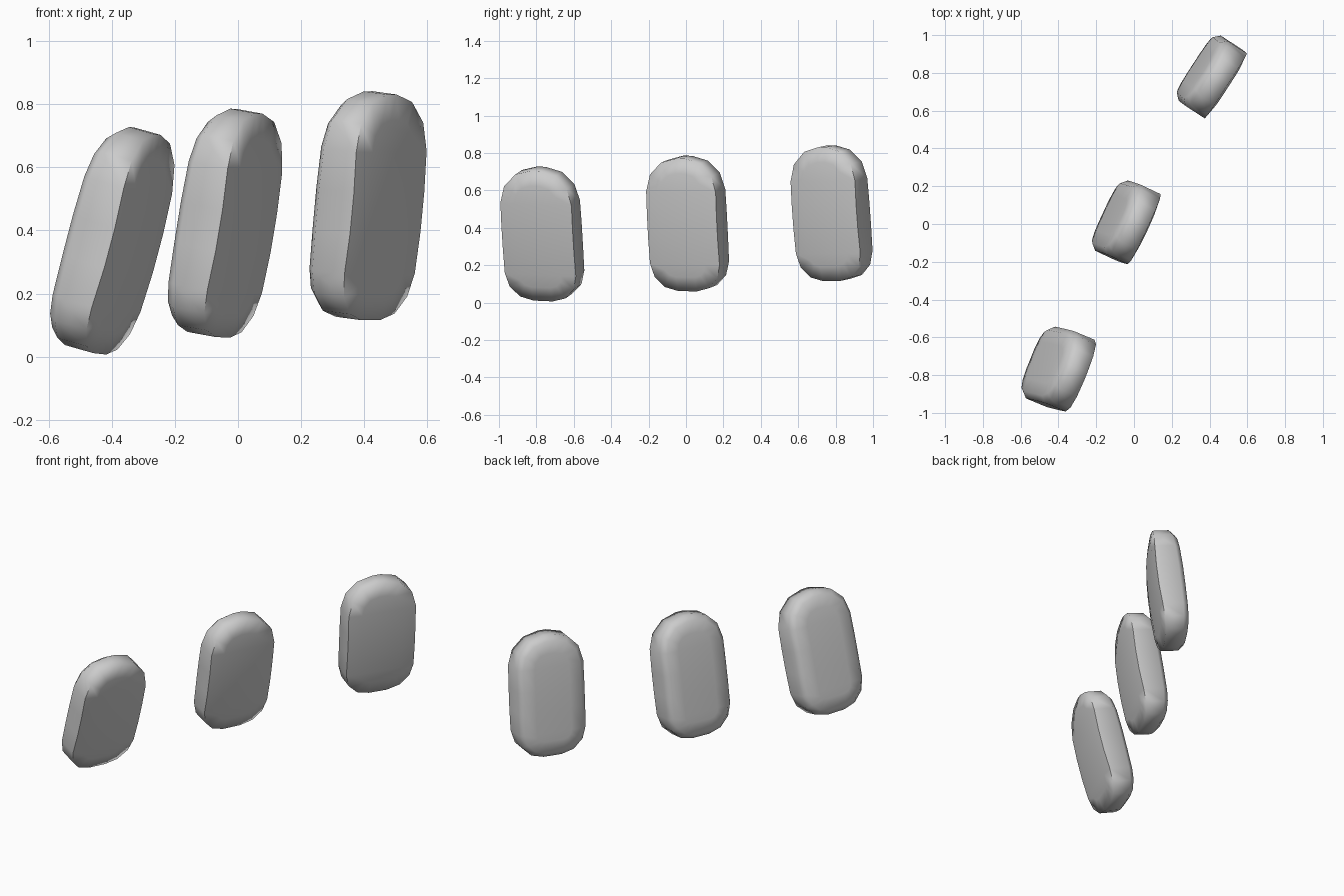
import bpy, bmesh, math
from mathutils import Vector, Matrix

if "Cube" in bpy.data.objects:
    bpy.data.objects.remove(bpy.data.objects["Cube"])

grey = bpy.data.materials.new("light_grey")
grey.diffuse_color = (0.6, 0.6, 0.6, 1)
grey.use_nodes = True
grey.node_tree.nodes["Principled BSDF"].inputs["Base Color"].default_value = grey.diffuse_color

HALF_W, HALF_L = 0.205, 0.36      # half width and half length of a pad
R_TOP, R_BOTTOM = 0.18, 0.15      # corner radii
# (inset from the outline, position through the thickness, bow at bottom, bow at top)
RINGS = [(0.10, -0.094, 0.006, 0.02), (0.03, -0.09, 0.006, 0.02), (0.0, -0.06, 0.008, 0.02),
         (0.0, 0.073, 0.025, 0.022), (0.08, 0.083, 0.025, 0.022)]


def half_outline(inset):
    """Right half of the rounded outline, from bottom to top."""
    w, l = HALF_W - inset, HALF_L - inset
    rb, rt = R_BOTTOM - inset, R_TOP - inset
    pts = []
    for i in range(4):
        a = math.radians(-90 + 30 * i)
        pts.append((w - rb + rb * math.cos(a), -l + rb + rb * math.sin(a)))
    low, high = -l + rb, l - rt
    pts += [(w, low + (high - low) * k / 3) for k in (1, 2)]
    for i in range(4):
        a = math.radians(30 * i)
        pts.append((w - rt + rt * math.cos(a), high + rt * math.sin(a)))
    return pts


def make_pad(name, centre, turn, lean):
    bm = bmesh.new()
    loops = []
    for inset, depth, bow_low, bow_high in RINGS:
        half = half_outline(inset)
        full = half + [(-x, z) for x, z in reversed(half)]
        # front bulges towards the middle; back is hollowed towards the top
        sign_low = 1 if depth > 0 else -1
        loop = []
        for x, z in full:
            t = (z / HALF_L) ** 2
            bow = -sign_low * bow_low * t if z < 0 else -sign_low * bow_high * t
            loop.append(bm.verts.new((depth + bow, x, z)))
        loops.append(loop)
    n = len(loops[0])
    # rounded rim
    for a, b in zip(loops, loops[1:]):
        for i in range(n):
            j = (i + 1) % n
            bm.faces.new((a[i], a[j], b[j], b[i]))
    # broad faces, in rows across the width
    for loop in (loops[0], loops[-1]):
        for i in range(n // 2 - 1):
            bm.faces.new((loop[i], loop[i + 1], loop[n - 2 - i], loop[n - 1 - i]))
    bmesh.ops.recalc_face_normals(bm, faces=bm.faces)
    # orient: long axis along the lean, broad face turned about it
    up = Vector((lean[0], lean[1], 1)).normalized()
    t = math.radians(turn)
    face = Vector((math.cos(t), math.sin(t), 0))
    face = (face - up * face.dot(up)).normalized()
    side = up.cross(face)
    rot = Matrix((face, side, up)).transposed().to_4x4()
    bm.transform(Matrix.Translation(centre) @ rot)
    me = bpy.data.meshes.new(name)
    bm.to_mesh(me)
    bm.free()
    me.materials.append(grey)
    ob = bpy.data.objects.new(name, me)
    bpy.context.collection.objects.link(ob)
    bpy.ops.object.select_all(action='DESELECT')
    ob.select_set(True)
    bpy.context.view_layer.objects.active = ob
    bpy.ops.object.shade_smooth_by_angle(angle=math.radians(80))


make_pad("front_pad", (-0.391, -0.767, 0.369), -22, (0.26, -0.06))
make_pad("middle_pad", (-0.035, 0.01, 0.424), -25, (0.16, -0.05))
make_pad("rear_pad", (0.414, 0.78, 0.479), -33, (0.09, -0.07))
